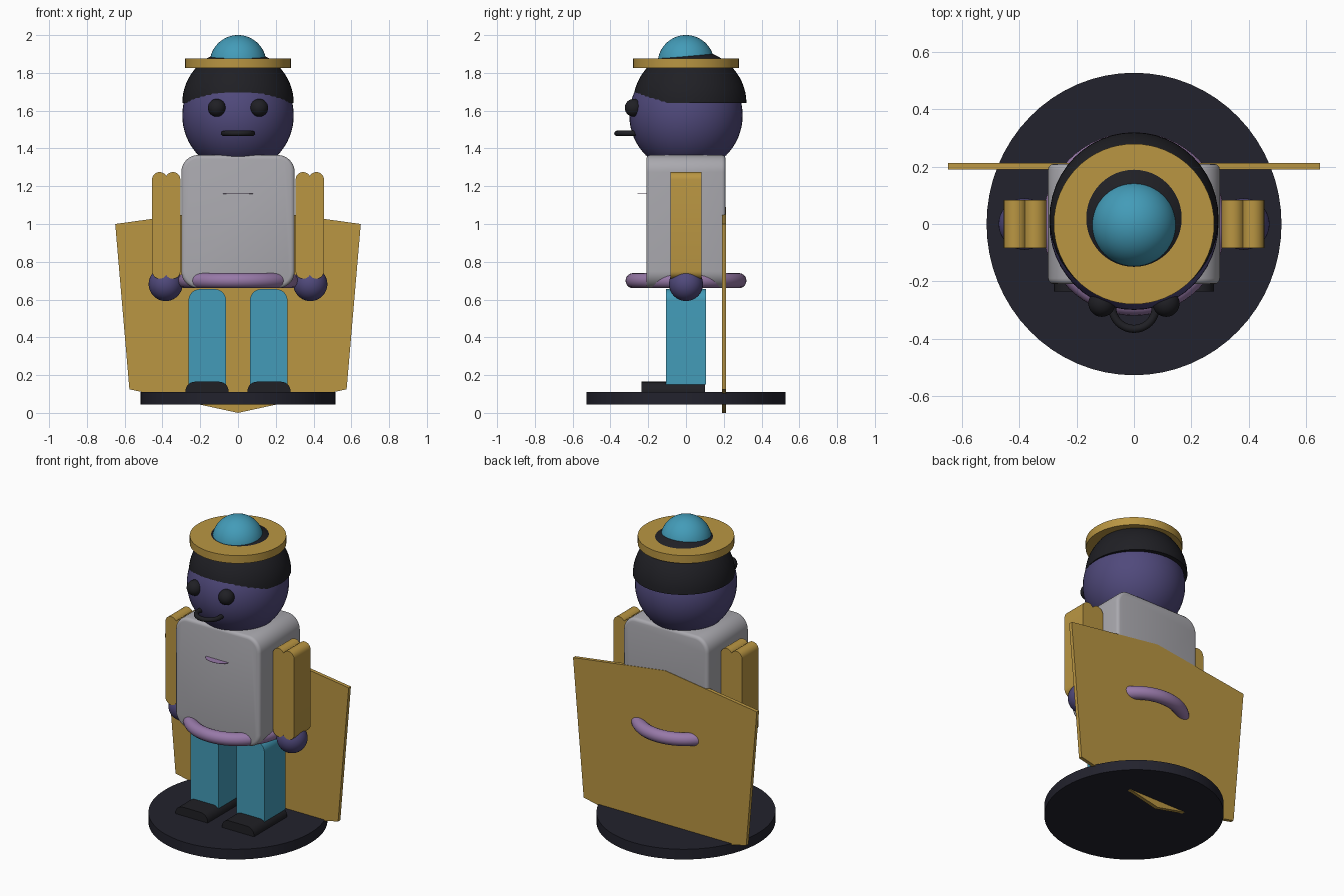
import bpy, bmesh, math
from mathutils import Matrix, Vector

if "Cube" in bpy.data.objects:
    bpy.data.objects.remove(bpy.data.objects["Cube"])


def material(name, rgb):
    mat = bpy.data.materials.new(name)
    mat.use_nodes = True
    mat.diffuse_color = (*rgb, 1)
    mat.node_tree.nodes["Principled BSDF"].inputs["Base Color"].default_value = (*rgb, 1)
    return mat


GREY = material("light_grey", (0.40, 0.395, 0.425))
GOLD = material("gold", (0.49, 0.305, 0.055))
TEAL = material("teal", (0.056, 0.33, 0.48))
INDIGO = material("indigo", (0.08, 0.067, 0.20))
LILAC = material("lilac", (0.31, 0.19, 0.39))
NAVY = material("dark_navy", (0.016, 0.016, 0.026))
CHARCOAL = material("charcoal", (0.014, 0.014, 0.018))


def finish(name, bm, mat, angle=35):
    bmesh.ops.recalc_face_normals(bm, faces=bm.faces)
    mesh = bpy.data.meshes.new(name)
    bm.to_mesh(mesh)
    bm.free()
    mesh.materials.append(mat)
    ob = bpy.data.objects.new(name, mesh)
    bpy.context.collection.objects.link(ob)
    bpy.ops.object.select_all(action='DESELECT')
    ob.select_set(True)
    bpy.context.view_layer.objects.active = ob
    bpy.ops.object.shade_smooth_by_angle(angle=math.radians(angle))
    return ob


def ball(name, centre, radii, mat, cut=None):
    """Ellipsoid, optionally cut flat below a height."""
    bm = bmesh.new()
    bmesh.ops.create_uvsphere(bm, u_segments=48, v_segments=32, radius=1)
    bmesh.ops.transform(bm, matrix=Matrix.LocRotScale(Vector(centre), None, Vector(radii)), verts=bm.verts)
    if cut is not None:
        geom = bm.verts[:] + bm.edges[:] + bm.faces[:]
        bmesh.ops.bisect_plane(bm, geom=geom, plane_co=(0, 0, cut), plane_no=(0, 0, 1), clear_inner=True)
        bmesh.ops.holes_fill(bm, edges=[e for e in bm.edges if e.is_boundary], sides=0)
    return finish(name, bm, mat)


def disc(name, radii, z0, z1, mat):
    bm = bmesh.new()
    bmesh.ops.create_cone(bm, cap_ends=True, segments=64, radius1=1, radius2=1, depth=1)
    size = Vector((radii[0], radii[1], z1 - z0))
    bmesh.ops.transform(bm, matrix=Matrix.LocRotScale(Vector((0, 0, (z0 + z1) / 2)), None, size), verts=bm.verts)
    return finish(name, bm, mat)


def ring(name, centre, major, minor, mat):
    bpy.ops.mesh.primitive_torus_add(location=centre, major_radius=major, minor_radius=minor,
                                     major_segments=64, minor_segments=20)
    ob = bpy.context.object
    ob.name = name
    ob.data.materials.append(mat)
    bpy.ops.object.shade_smooth()
    return ob


def slab(name, outline, y0, y1, mat, soften=0):
    """Extrude an x-z outline along y, optionally softening the end rims."""
    bm = bmesh.new()
    face = bm.faces.new([bm.verts.new((x, y0, z)) for x, z in outline])
    out = bmesh.ops.extrude_face_region(bm, geom=[face], use_keep_orig=True)
    moved = [v for v in out["geom"] if isinstance(v, bmesh.types.BMVert)]
    bmesh.ops.translate(bm, verts=moved, vec=(0, y1 - y0, 0))
    if soften:
        rims = [e for e in bm.edges if abs(e.verts[0].co.y - e.verts[1].co.y) < 1e-5]
        bmesh.ops.bevel(bm, geom=rims, offset=soften, segments=3, profile=0.5, affect='EDGES')
    return finish(name, bm, mat)


def arc(cx, cz, r, start, end, steps=10):
    angles = [math.radians(start + (end - start) * i / steps) for i in range(steps + 1)]
    return [(cx + r * math.cos(a), cz + r * math.sin(a)) for a in angles]


def rounded(x0, x1, z0, z1, r, square_base=False):
    top = arc(x1 - r, z1 - r, r, 0, 90) + arc(x0 + r, z1 - r, r, 90, 180)
    if square_base:
        return top + [(x0, z0), (x1, z0)]
    return top + arc(x0 + r, z0 + r, r, 180, 270) + arc(x1 - r, z0 + r, r, 270, 360)


# Stand
disc("stand", (0.515, 0.528), 0.045, 0.11, NAVY)

# Torso, belt and the thin pocket ledge on the chest
slab("torso", rounded(-0.30, 0.30, 0.66, 1.365, 0.09), -0.21, 0.21, GREY, 0.02)
ring("belt", (0, 0, 0.70), 0.28, 0.04, LILAC)
bm = bmesh.new()
bmesh.ops.create_cone(bm, cap_ends=True, segments=32, radius1=0.08, radius2=0.08, depth=0.002)
bmesh.ops.transform(bm, matrix=Matrix.LocRotScale(Vector((0, -0.205, 1.16)), None, Vector((1, 0.65, 1))), verts=bm.verts)
finish("chest_ledge", bm, LILAC)

# Limbs, mirrored left and right
for side, s in (("left", 1), ("right", -1)):
    def place(points):
        return [(s * x, z) for x, z in points]

    slab(side + "_leg", place(rounded(0.063, 0.262, 0.15, 0.655, 0.06, True)), -0.107, 0.107, TEAL)
    slab(side + "_shoe", place(rounded(0.05, 0.278, 0.105, 0.165, 0.05, True)), -0.235, 0.10, CHARCOAL)

    # Arm outline has a double-lobed top and bottom
    lobes = (arc(0.415, 1.235, 0.04, 0, 151) + arc(0.345, 1.235, 0.04, 29, 180)[1:]
             + arc(0.345, 0.75, 0.04, 180, 331) + arc(0.415, 0.75, 0.04, 209, 360)[1:])
    slab(side + "_arm", place(lobes), -0.083, 0.083, GOLD)
    ball(side + "_hand", (s * 0.383, 0, 0.682), (0.09, 0.09, 0.09), INDIGO)
    ball(side + "_eye", (s * 0.112, -0.277, 1.615), (0.047, 0.047, 0.047), CHARCOAL)

# Cape
slab("cape", [(-0.65, 1.0), (-0.575, 0.125), (0, 0), (0.575, 0.125), (0.65, 1.0), (0, 1.09)],
     0.19, 0.213, GOLD)

# Head, mouth, hair and hat
ball("head", (0, 0, 1.575), (0.295, 0.30, 0.30), INDIGO)
ring("mouth", (0, -0.29, 1.48), 0.076, 0.014, CHARCOAL)
ball("hair", (0, 0.02, 1.64), (0.295, 0.30, 0.285), CHARCOAL, cut=1.64)
disc("hat_brim", (0.28, 0.28), 1.825, 1.875, GOLD)
ball("hat_dome", (0, 0, 1.85), (0.15, 0.15, 0.15), TEAL)
